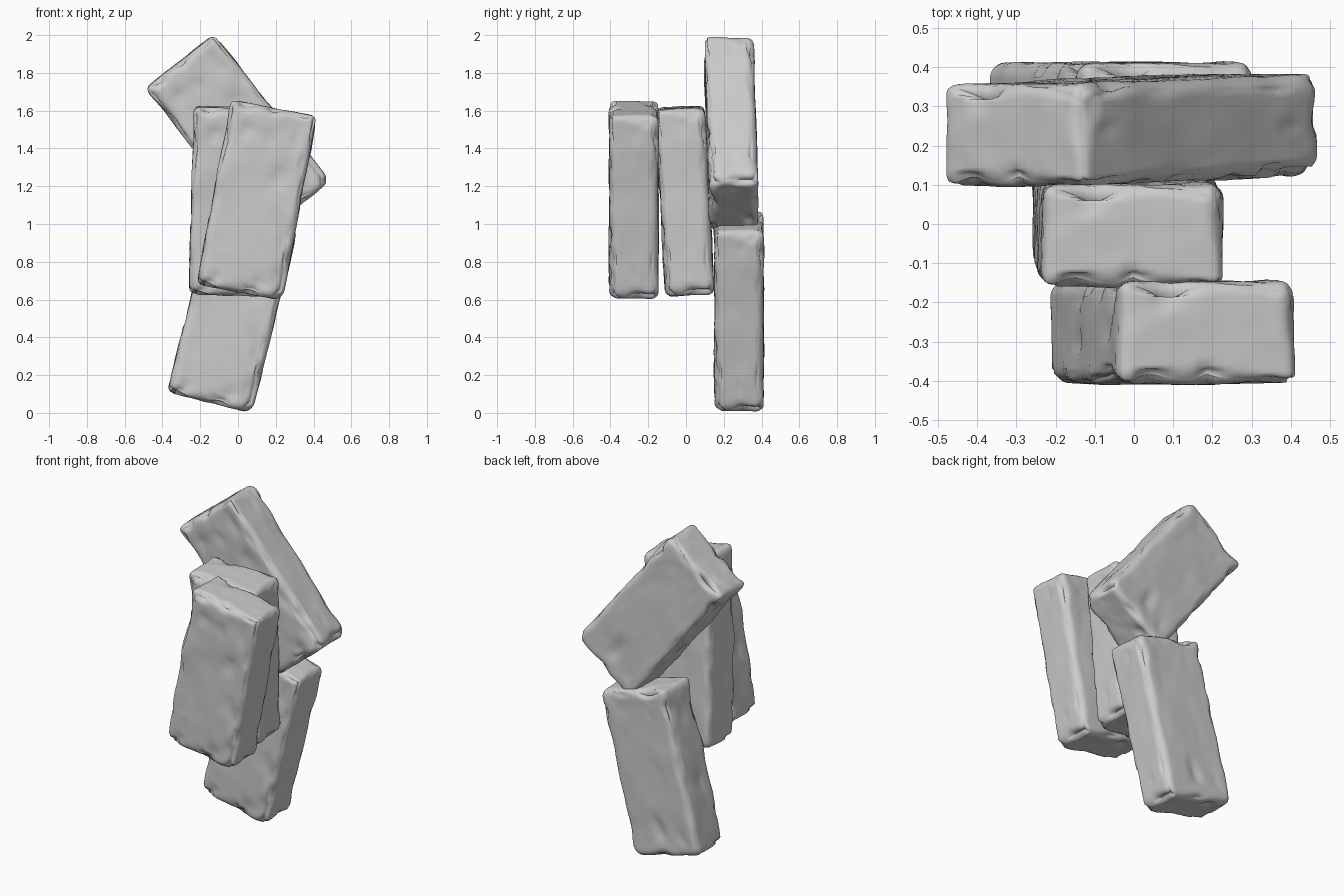
import bpy, bmesh, math
from mathutils import Vector, Euler, noise

if "Cube" in bpy.data.objects:
    bpy.data.objects.remove(bpy.data.objects["Cube"])

HALF = Vector((0.231, 0.13, 0.496))   # half width, thickness, length


def brick_mesh():
    """Weathered block: gridded box, worn rounded edges, chipped surface."""
    bm = bmesh.new()
    bmesh.ops.create_cube(bm, size=2)
    bmesh.ops.subdivide_edges(bm, edges=bm.edges[:], cuts=31, use_grid_fill=True)
    for v in bm.verts:
        # pull grid lines towards the edges so the rounding is well resolved
        p = Vector([math.sin(c * math.pi / 2) * h if abs(c) < 0.999 else c * h
                    for c, h in zip(v.co, HALF)])
        # rounded edge with uneven wear
        r = 0.04 + 0.03 * noise.noise(p * 6 + Vector((3, 1, 7)))
        core = Vector([max(-(h - r), min(h - r, c)) for c, h in zip(p, HALF)])
        n = (p - core).normalized()
        q = core + n * r
        # broad unevenness plus small shallow pits
        d = 0.006 * noise.noise(p * 5) + 0.003 * noise.noise(p * 14)
        pit = noise.noise(p * 11 + Vector((9, 4, 2)))
        d -= 0.035 * max(0.0, pit - 0.3)
        # chips bite deeper along the edges
        if max(abs(c) for c in n) < 0.97:
            d -= 0.05 * max(0.0, noise.noise(p * 9 + Vector((5, 8, 1))) - 0.1)
        v.co = q + n * d
    for f in bm.faces:
        f.smooth = True
    me = bpy.data.meshes.new("brick")
    bm.to_mesh(me)
    bm.free()
    return me


# name, centre, rotation in degrees
BRICKS = [
    ("front_brick", (0.10, -0.276, 1.125), (0, 10.5, 0)),
    ("middle_brick", (-0.015, -0.005, 1.12), (3, 1.5, 0)),
    ("top_back_brick", (0.0, 0.24, 1.473), (1.5, -38.5, 0)),
    ("bottom_back_brick", (-0.03, 0.281, 0.535), (0, 14, 0)),
]

mesh = brick_mesh()
for name, loc, rot in BRICKS:
    ob = bpy.data.objects.new(name, mesh)
    ob.location = loc
    ob.rotation_euler = Euler([math.radians(a) for a in rot])
    bpy.context.collection.objects.link(ob)
